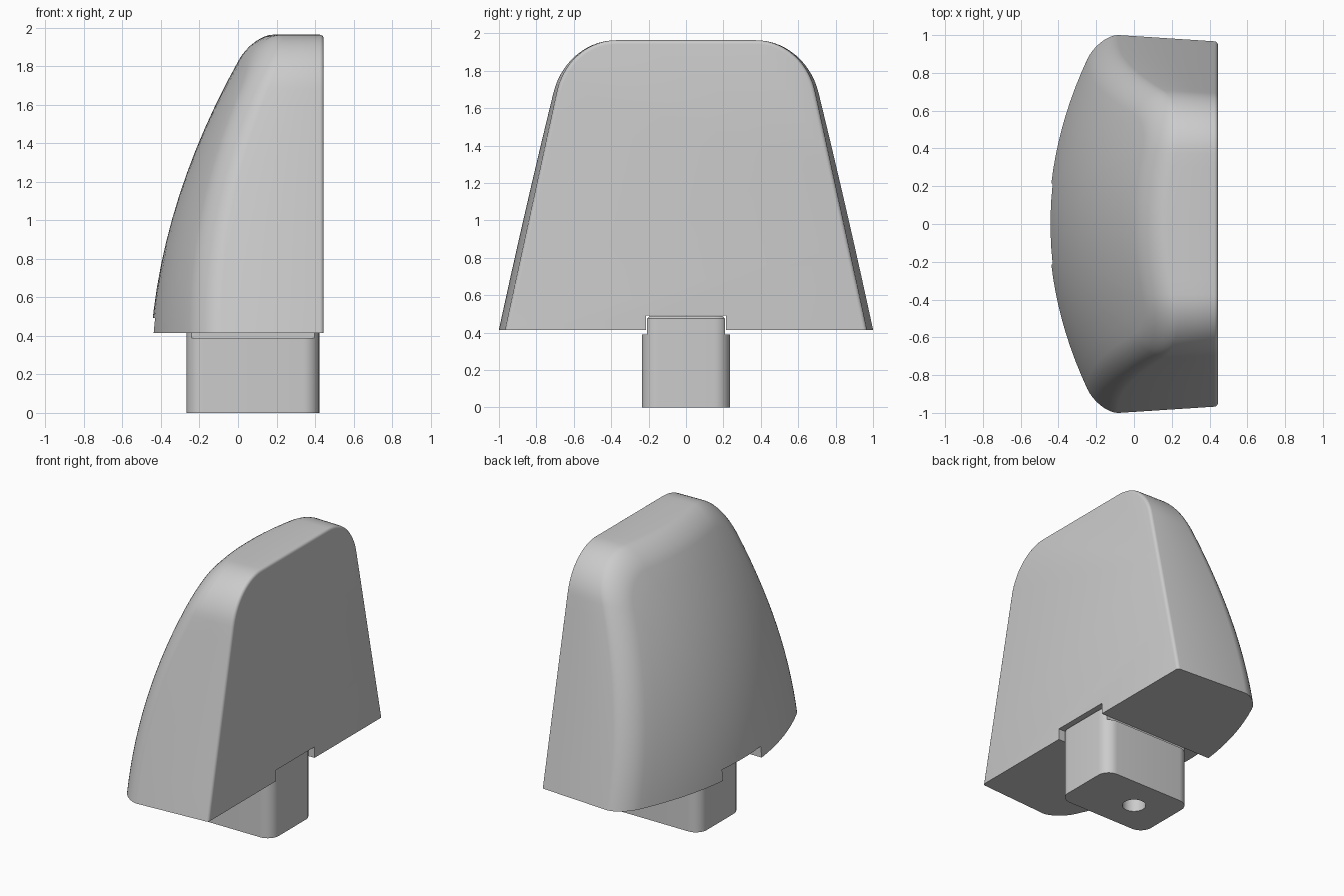
import bpy, bmesh, math

if "Cube" in bpy.data.objects:
    bpy.data.objects.remove(bpy.data.objects["Cube"])

BASE, TOP, BACK = 0.415, 1.963, 0.445


def mesh_object(name, bm):
    bmesh.ops.remove_doubles(bm, verts=bm.verts, dist=1e-5)
    bmesh.ops.recalc_face_normals(bm, faces=bm.faces)
    me = bpy.data.meshes.new(name)
    bm.to_mesh(me)
    bm.free()
    ob = bpy.data.objects.new(name, me)
    bpy.context.collection.objects.link(ob)
    return ob


def activate(ob):
    bpy.ops.object.select_all(action='DESELECT')
    ob.select_set(True)
    bpy.context.view_layer.objects.active = ob


def cut(ob, cutter):
    cutter.hide_render = True
    mod = ob.modifiers.new("cut", 'BOOLEAN')
    mod.operation = 'DIFFERENCE'
    mod.solver = 'EXACT'
    mod.object = cutter
    activate(ob)
    bpy.ops.object.modifier_apply(modifier=mod.name)
    bpy.data.objects.remove(cutter)


def smooth(ob):
    activate(ob)
    bpy.ops.object.shade_smooth_by_angle(angle=math.radians(30))


def front_x(y, z):
    # Doubly curved front surface
    d = z - BASE
    return -0.45 + 0.084 * d + 0.167 * d * d + y * y / 3.76


# Body outline in y-z: tapered sides, rounded shoulders, flat top (y, z, ny, nz)
R = 0.36
lean = math.atan(0.2177)
tan_len = R * math.tan((math.pi / 2 - lean) / 2)
cy = 1 - 0.2177 * (TOP - BASE) - tan_len
arc = []
for i in range(15):
    a = lean + (math.pi / 2 - lean) * i / 14
    arc.append((cy + R * math.cos(a), TOP - R + R * math.sin(a), math.cos(a), math.sin(a)))
y1, z1, ny, nz = arc[0]
half = [(1.0, BASE, 1.0, 0.0)]
for i in range(1, 14):
    t = i / 14
    half.append((1 + (y1 - 1) * t, BASE + (z1 - BASE) * t, ny, nz))
half += arc + [(cy * (1 - i / 5), TOP, 0.0, 1.0) for i in range(1, 5)]
outline = half + [(0.0, TOP, 0.0, 1.0)] + [(-y, z, -a, b) for y, z, a, b in reversed(half)]


def wall(p, x, inset=0.0):
    # Side wall point with a slight draft towards the flat back
    y, z, a, b = p
    return (x, y - a * (0.065 * (x + 0.08) + inset), z - b * inset)


# Body rings: curved front, soft front edge, wall, small back edge
FX, FD = 0.10, 0.13
rings = []
starts = [front_x(p[0], p[1]) + FX for p in outline]


def front_ring(d, scale=1.0, lift=0.0):
    ring = []
    for p, w in zip(outline, starts):
        _, y, z = wall(p, w, d)
        y, z = y * scale, BASE + (z - BASE) * scale
        ring.append((front_x(y, z) + lift, y, z))
    return ring


for k in range(13):
    rings.append(front_ring(FD, k / 12))
for k in range(1, 9):
    a = math.pi / 2 * k / 8
    rings.append(front_ring(FD * (1 - math.sin(a)), 1.0, FX * (1 - math.cos(a))))
for t in (0.5, 1.0):
    rings.append([wall(p, w + (BACK - 0.02 - w) * t) for p, w in zip(outline, starts)])
for k in range(1, 5):
    a = math.pi / 2 * k / 4
    rings.append([wall(p, BACK - 0.02 + 0.02 * math.sin(a), 0.02 * (1 - math.cos(a)))
                  for p in outline])

bm = bmesh.new()
centre = bm.verts.new(rings[0][0])
vr = [[bm.verts.new(c) for c in ring] for ring in rings[1:]]
n = len(outline)
for i in range(n - 1):
    bm.faces.new((centre, vr[0][i], vr[0][i + 1]))
    for r0, r1 in zip(vr, vr[1:]):
        bm.faces.new((r0[i], r1[i], r1[i + 1], r0[i + 1]))
bm.faces.new(vr[-1])
bm.faces.new([r[0] for r in reversed(vr)] + [centre] + [r[-1] for r in vr])
body = mesh_object("body", bm)

# Channel across the underside
bpy.ops.mesh.primitive_cube_add(size=1, location=(0, 0, 0.392))
channel = bpy.context.object
channel.scale = (2, 0.428, 0.2)
cut(body, channel)
smooth(body)

# Mounting post: rounded rectangle, narrowed at the top to fit the channel
PX0, PX1, PY, PR = -0.267, 0.422, 0.235, 0.085


def post_ring(z, limit=1.0, inset=0.0):
    ring = []
    for q, (cx, c_y) in enumerate(((PX1 - PR, PY - PR), (PX0 + PR, PY - PR),
                                   (PX0 + PR, PR - PY), (PX1 - PR, PR - PY))):
        for k in range(9):
            a = math.pi / 2 * (q + k / 8)
            r = PR - inset
            y = c_y + r * math.sin(a)
            ring.append((cx + r * math.cos(a), max(-limit, min(limit, y)), z))
    return ring


bm = bmesh.new()
pr = [[bm.verts.new(c) for c in ring] for ring in (
    post_ring(0), post_ring(0.39), post_ring(0.39, 0.208),
    post_ring(0.475, 0.208), post_ring(0.488, 0.195, 0.013))]
for r0, r1 in zip(pr, pr[1:]):
    for i in range(len(r0)):
        j = (i + 1) % len(r0)
        if (r0[i].co - r1[i].co).length < 1e-6 and (r0[j].co - r1[j].co).length < 1e-6:
            continue
        bm.faces.new((r0[i], r0[j], r1[j], r1[i]))
bm.faces.new(pr[0][::-1])
bm.faces.new(pr[-1])
post = mesh_object("mounting_post", bm)

# Screw hole in the foot of the post
bpy.ops.mesh.primitive_cylinder_add(vertices=32, radius=0.075, depth=0.6, location=(0, 0, 0))
cut(post, bpy.context.object)
smooth(post)
